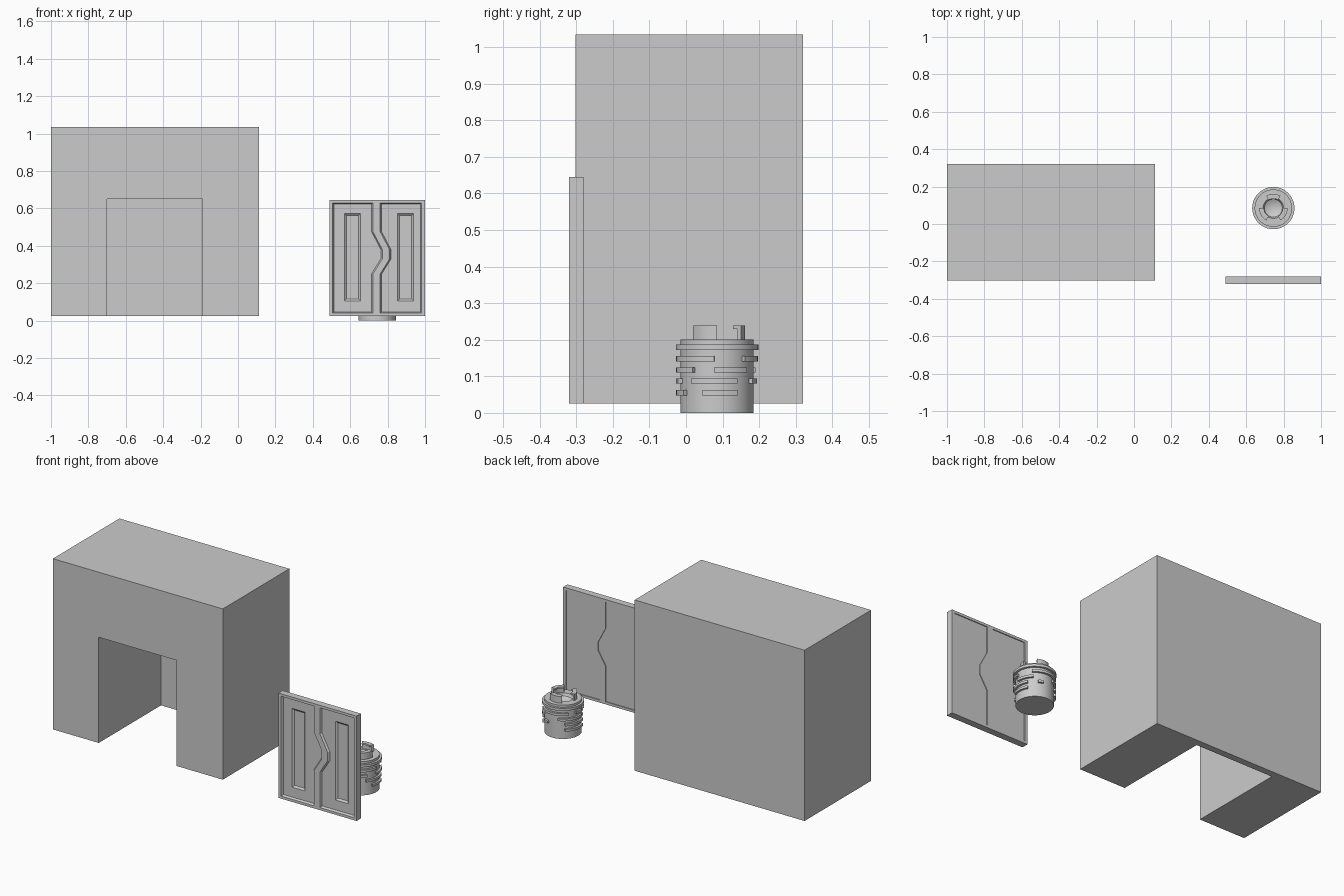
import bpy, bmesh, math
from mathutils import Vector

if "Cube" in bpy.data.objects:
    bpy.data.objects.remove(bpy.data.objects["Cube"])


def finish(name, bm, smooth=False):
    bmesh.ops.recalc_face_normals(bm, faces=bm.faces)
    me = bpy.data.meshes.new(name)
    bm.to_mesh(me)
    bm.free()
    ob = bpy.data.objects.new(name, me)
    bpy.context.collection.objects.link(ob)
    if smooth:
        bpy.context.view_layer.objects.active = ob
        ob.select_set(True)
        bpy.ops.object.shade_smooth_by_angle(angle=math.radians(35))
        ob.select_set(False)
    return ob


def prism(name, pts, y0, y1, taper=0.0):
    """Extrude an x-z outline from y0 to y1; taper insets the y1 end."""
    bm = bmesh.new()
    n = len(pts)
    a = [bm.verts.new((x, y0, z)) for x, z in pts]
    inner = []
    for i in range(n):
        p, q, r = (Vector(pts[(i + k) % n]) for k in (-1, 0, 1))
        d1, d2 = (q - p).normalized(), (r - q).normalized()
        n1, n2 = Vector((-d1.y, d1.x)), Vector((-d2.y, d2.x))
        inner.append(q + (n1 + n2) * taper / (1 + n1.dot(n2)))
    b = [bm.verts.new((v.x, y1, v.y)) for v in inner]
    bm.faces.new(a)
    bm.faces.new(b)
    for i in range(n):
        j = (i + 1) % n
        bm.faces.new((a[i], a[j], b[j], b[i]))
    return finish(name, bm)


def rect(x0, x1, z0, z1):
    return [(x0, z0), (x1, z0), (x1, z1), (x0, z1)]


def cut(ob, cutter):
    m = ob.modifiers.new("cut", "BOOLEAN")
    m.operation = "DIFFERENCE"
    m.solver = "EXACT"
    m.object = cutter
    cutter.hide_render = True
    cutter.hide_set(True)


CX, CY = 0.745, 0.085


def sweep(name, profile, a0=0, a1=360):
    """Turn a closed (radius, z) profile about the canister axis."""
    full = a1 - a0 >= 360
    steps = max(3, round((a1 - a0) / 7.5))
    bm = bmesh.new()
    rings = []
    for s in range(steps if full else steps + 1):
        t = math.radians(a0 + (a1 - a0) * s / steps)
        rings.append([bm.verts.new((CX + r * math.cos(t), CY + r * math.sin(t), z))
                      for r, z in profile])
    n = len(profile)
    for s in range(steps):
        p, q = rings[s], rings[(s + 1) % len(rings)]
        for i in range(n):
            j = (i + 1) % n
            bm.faces.new((p[i], p[j], q[j], q[i]))
    if not full:
        bm.faces.new(rings[0])
        bm.faces.new(rings[-1])
    bmesh.ops.remove_doubles(bm, verts=bm.verts, dist=1e-5)
    return finish(name, bm, True)


# Housing: one outline with a doorway notch, closed by a thin back wall
prism("housing", [(-1, 0.025), (-0.70, 0.025), (-0.70, 0.65), (-0.19, 0.65),
                  (-0.19, 0.025), (0.112, 0.025), (0.112, 1.035), (-1, 1.035)], -0.302, 0.28)
prism("housing_back", rect(-1, 0.112, 0.025, 1.035), 0.28, 0.32)

# Door slab with recessed leaves, split by a kinked centre strip
door = prism("door", rect(0.488, 1.0, 0.025, 0.645), -0.32, -0.28)
kink = [(0, 0.25), (0.05, 0.33), (0.05, 0.38), (0, 0.475)]
left_leaf = [(0.506, 0.04), (0.722, 0.04)] + [(0.722 + x, z) for x, z in kink] \
    + [(0.722, 0.63), (0.506, 0.63)]
right_leaf = [(0.982, 0.04), (0.982, 0.63), (0.76, 0.63)] \
    + [(0.76 + x, z) for x, z in reversed(kink)] + [(0.76, 0.04)]
for side, leaf in (("left", left_leaf), ("right", right_leaf)):
    cut(door, prism(side + "_leaf_cutter", leaf, -0.3205, -0.308, 0.007))
    cut(door, prism(side + "_back_cutter", leaf, -0.2795, -0.285))
for side, x0 in (("left", 0.569), ("right", 0.853)):
    cut(door, prism(side + "_panel_cutter", rect(x0, x0 + 0.086, 0.105, 0.572),
                    -0.3085, -0.299, 0.011))

# Canister body with a bowl in the top
sweep("canister", [(0, 0), (0.1, 0), (0.1, 0.2), (0.055, 0.2), (0.048, 0.185),
                   (0.03, 0.175), (0, 0.171)])


def band(r0, r1, z0, z1):
    return [(r0, z0), (r1, z0), (r1, z1), (r0, z1)]


# Collar and rows of partial ribs
sweep("collar", band(0.095, 0.113, 0.172, 0.187))
rows = {0.148: [(-150, -4), (43, 140), (165, 190)],
        0.117: [(-130, -37), (-4, 47), (110, 190)],
        0.087: [(-130, -72), (-40, 30), (60, 76), (130, 200)],
        0.055: [(-105, -55), (-21, 30), (130, 200)]}
for z, arcs in rows.items():
    for a0, a1 in arcs:
        sweep("rib", band(0.095, 0.112, z - 0.007, z + 0.007), a0, a1)

# Three hooked brackets on top
for a in (90, 210, 330):
    sweep("bracket", [(0.064, 0.198), (0.076, 0.198), (0.076, 0.239), (0.05, 0.239),
                      (0.05, 0.23), (0.064, 0.23)], a - 30, a + 30)
